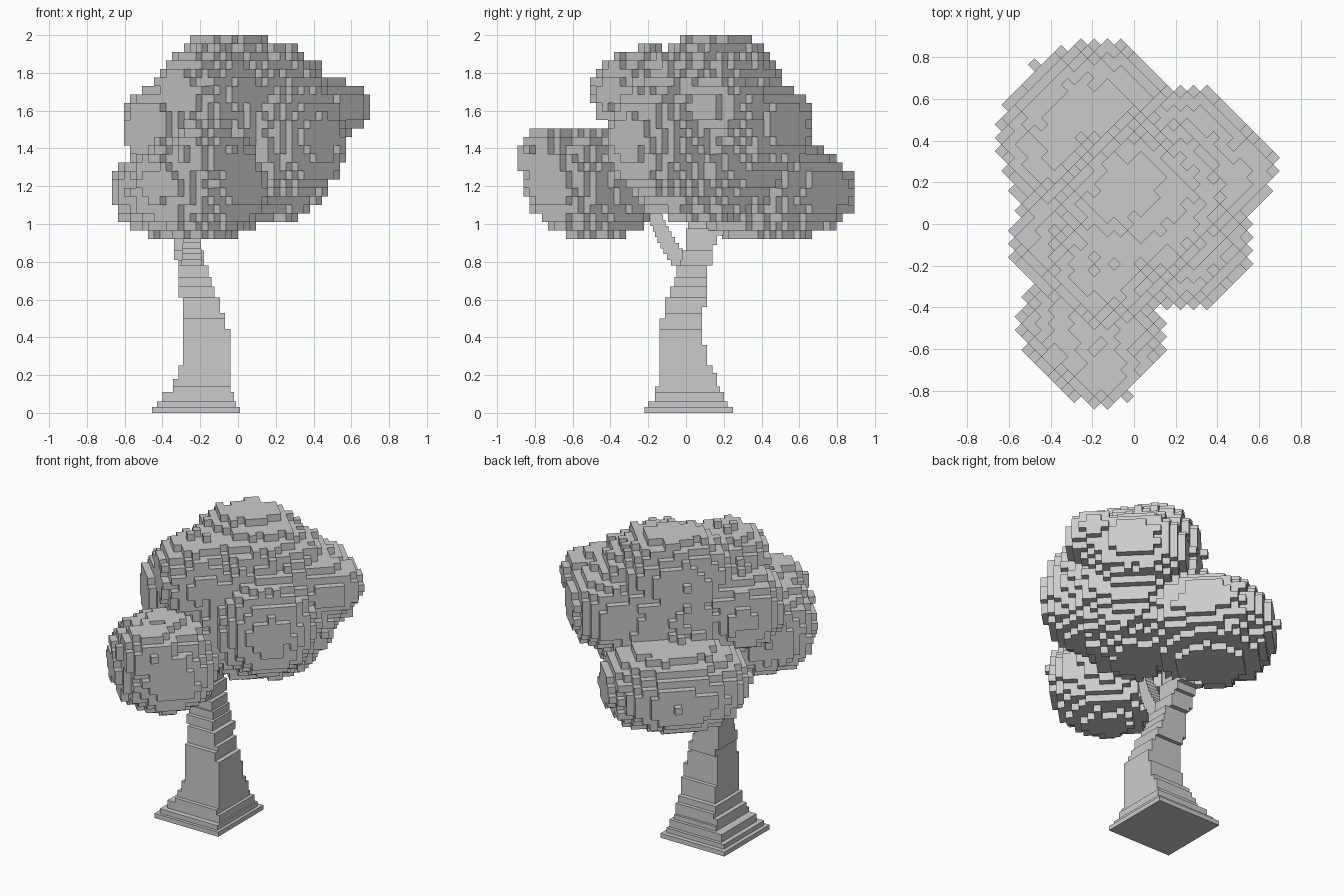
import bpy, bmesh, math, random

random.seed(4)
S = 0.045          # leaf cube edge

grey = bpy.data.materials.new("plain grey")
grey.diffuse_color = (0.6, 0.6, 0.6, 1)


def finish(name, bm):
    mesh = bpy.data.meshes.new(name)
    bm.to_mesh(mesh)
    bm.free()
    mesh.materials.append(grey)
    ob = bpy.data.objects.new(name, mesh)
    bpy.context.collection.objects.link(ob)
    return ob


def slab(bm, x0, x1, y0, y1, z0, z1):
    vs = [bm.verts.new((x, y, z)) for z in (z0, z1)
          for x, y in ((x0, y0), (x1, y0), (x1, y1), (x0, y1))]
    for f in ((3, 2, 1, 0), (4, 5, 6, 7), (0, 1, 5, 4),
              (1, 2, 6, 5), (2, 3, 7, 6), (3, 0, 4, 7)):
        bm.faces.new([vs[i] for i in f])


def stack(name, steps, top):
    """Square slabs stacked upward: (z, x0, x1, y0, y1), each reaching the next z."""
    bm = bmesh.new()
    for i, (z, x0, x1, y0, y1) in enumerate(steps):
        slab(bm, x0, x1, y0, y1, z, steps[i + 1][0] if i + 1 < len(steps) else top)
    return finish(name, bm)


# Trunk with a stepped flare, leaning to the left
stack("trunk", [
    (0.00, -0.455, 0.01, -0.22, 0.25), (0.03, -0.43, -0.01, -0.20, 0.22),
    (0.06, -0.40, -0.02, -0.165, 0.20), (0.11, -0.345, -0.04, -0.165, 0.18),
    (0.14, -0.345, -0.04, -0.14, 0.165), (0.18, -0.315, -0.04, -0.14, 0.165),
    (0.21, -0.315, -0.04, -0.14, 0.14), (0.25, -0.29, -0.04, -0.14, 0.11),
    (0.36, -0.29, -0.04, -0.14, 0.085), (0.445, -0.29, -0.07, -0.14, 0.085),
    (0.50, -0.29, -0.07, -0.11, 0.085), (0.53, -0.29, -0.095, -0.11, 0.085),
    (0.56, -0.29, -0.095, -0.11, 0.11), (0.61, -0.315, -0.125, -0.085, 0.11),
    (0.67, -0.315, -0.14, -0.06, 0.11), (0.72, -0.315, -0.155, -0.05, 0.11),
], 0.78)

# Rear limb, thick and upright
stack("rear_limb", [
    (0.78, -0.315, -0.18, -0.03, 0.14), (0.81, -0.34, -0.18, -0.02, 0.14),
    (0.86, -0.34, -0.20, 0.00, 0.14), (0.89, -0.34, -0.20, 0.00, 0.165),
    (0.94, -0.35, -0.20, 0.00, 0.20), (0.975, -0.36, -0.21, 0.01, 0.22),
], 1.1)

# Front limb, thin and slanting forward
limb = []
for i in range(12):
    t = i / 11
    y = -0.025 - 0.25 * t + 0.09 * t * t
    w = 0.055 - 0.025 * t
    limb.append((0.78 + 0.03 * i, -0.245 - w, -0.245 + w, y - w, y + w))
stack("front_limb", limb, 1.14)

# Foliage: rounded masses as (centre, radii) in the turned frame:
# first axis points back right, second axis points back left
MASSES = [
    ((0.12, 0.01, 1.48), (0.49, 0.42, 0.48)),      # crown
    ((0.09, 0.15, 1.73), (0.35, 0.27, 0.28)),      # crown top
    ((0.45, 0.06, 1.52), (0.28, 0.32, 0.25)),      # right shoulder
    ((0.48, -0.18, 1.62), (0.24, 0.18, 0.15)),     # right knob
    ((0.11, -0.24, 1.45), (0.31, 0.30, 0.32)),     # right front
    ((-0.28, 0.15, 1.50), (0.28, 0.29, 0.26)),     # left shoulder
    ((-0.26, -0.04, 1.69), (0.25, 0.27, 0.24)),    # upper left front
    ((-0.49, -0.20, 1.21), (0.32, 0.35, 0.29)),    # front cluster
    ((-0.60, -0.39, 1.36), (0.19, 0.17, 0.15)),    # front cluster tip
    ((0.16, 0.47, 1.17), (0.44, 0.40, 0.26)),      # rear cluster
]


def inside(p, wobble):
    for c, r in MASSES:
        if sum(abs((p[i] - c[i]) / r[i]) ** 2.1 for i in range(3)) < wobble:
            return True
    return False


# Cubes on a grid turned 45 degrees, with a ragged edge
Z0, LAYERS, N = 0.92, 24, 28
cells = set()
for k in range(LAYERS):
    for i in range(-N, N):
        for j in range(-N, N):
            p = ((i + 0.5) * S, (j + 0.5) * S, Z0 + (k + 0.5) * S)
            if inside(p, 1.0 + random.choice((-0.06, 0, 0, 0, 0.08))):
                cells.add((i, j, k))

bm = bmesh.new()
verts = {}


def corner(g):
    if g not in verts:
        verts[g] = bm.verts.new((g[0] * S, g[1] * S, Z0 + g[2] * S))
    return verts[g]


for cell in sorted(cells):
    for axis in range(3):
        for side in (0, 1):
            near = list(cell)
            near[axis] += 1 if side else -1
            if tuple(near) in cells:
                continue
            a, b = (axis + 1) % 3, (axis + 2) % 3
            ring = []
            for da, db in ((0, 0), (1, 0), (1, 1), (0, 1)):
                g = list(cell)
                g[axis] += side
                g[a] += da
                g[b] += db
                ring.append(corner(tuple(g)))
            bm.faces.new(ring if side else ring[::-1])
foliage = finish("foliage", bm)
foliage.rotation_euler.z = math.radians(45)
